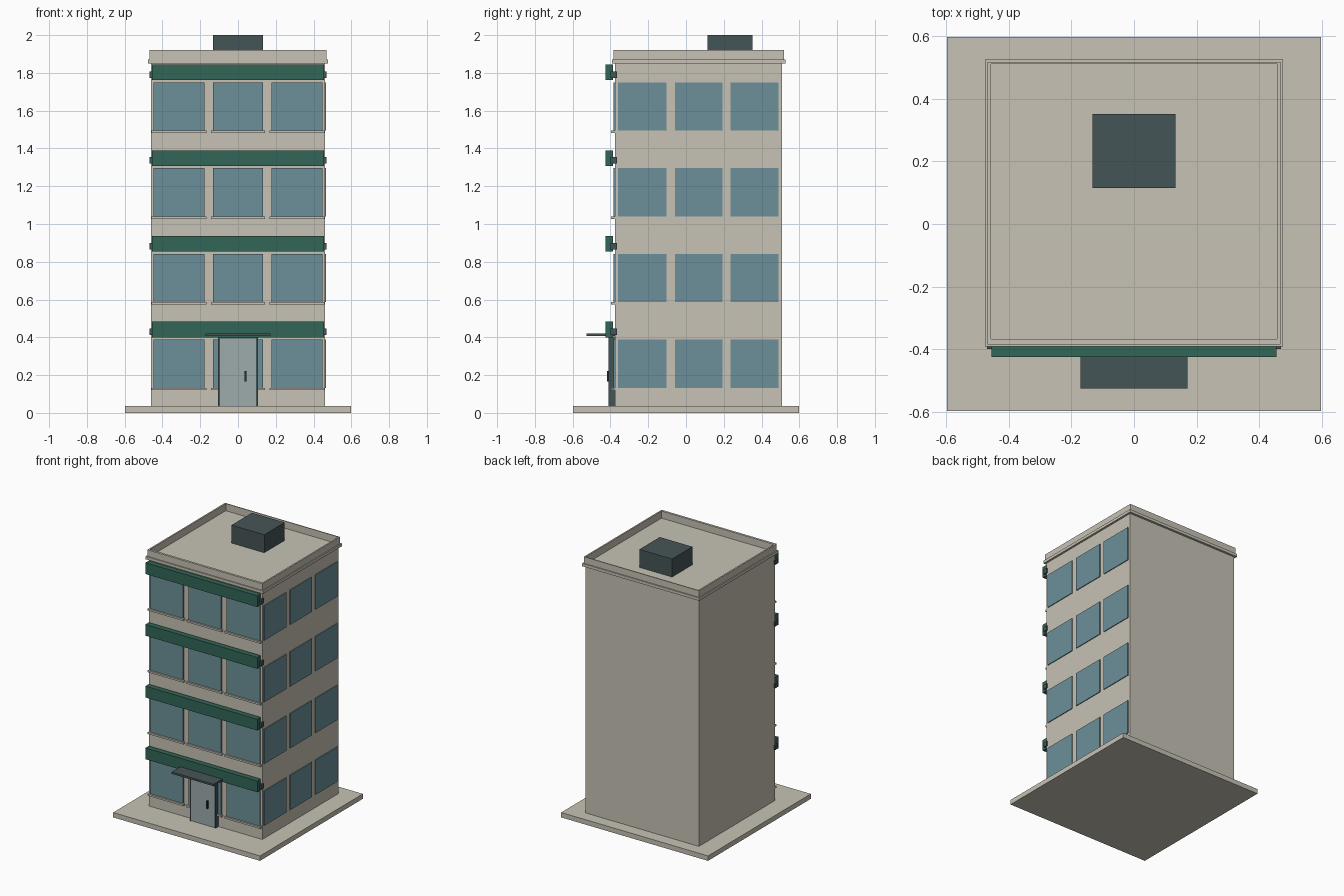
import bpy
import bmesh

cube = bpy.data.objects.get("Cube")
if cube:
    bpy.data.objects.remove(cube, do_unlink=True)


def material(name, color):
    mat = bpy.data.materials.new(name)
    mat.use_nodes = True
    mat.diffuse_color = (*color, 1)
    bsdf = next(n for n in mat.node_tree.nodes if n.type == "BSDF_PRINCIPLED")
    bsdf.inputs["Base Color"].default_value = (*color, 1)
    bsdf.inputs["Roughness"].default_value = 0.8
    return mat


stone = material("warm_stone", (0.57, 0.54, 0.46))
glass = material("blue_glass", (0.15, 0.28, 0.32))
green = material("awning_green", (0.032, 0.133, 0.093))
slate = material("dark_slate", (0.06, 0.09, 0.095))
pale = material("pale_door", (0.34, 0.41, 0.41))
black = material("dark_metal", (0.022, 0.032, 0.034))


def finish(name, bm, mat):
    bmesh.ops.recalc_face_normals(bm, faces=bm.faces)
    mesh = bpy.data.meshes.new(name)
    bm.to_mesh(mesh)
    bm.free()
    mesh.materials.append(mat)
    obj = bpy.data.objects.new(name, mesh)
    bpy.context.collection.objects.link(obj)
    return obj


def box(name, x, y, z, mat):
    """Box from (low, high) pairs on each axis."""
    bm = bmesh.new()
    bmesh.ops.create_cube(bm, size=1)
    for v in bm.verts:
        v.co = [pair[1] if c > 0 else pair[0] for c, pair in zip(v.co, (x, y, z))]
    return finish(name, bm, mat)


def ring(name, profile, mat):
    """Closed rectangular ring swept from (half width, front, back, z) rows."""
    bm = bmesh.new()
    loops = [[bm.verts.new(p) for p in ((-w, f, z), (w, f, z), (w, b, z), (-w, b, z))]
             for w, f, b, z in profile]
    for lower, upper in zip(loops, loops[1:] + loops[:1]):
        for i in range(4):
            j = (i + 1) % 4
            bm.faces.new((lower[i], lower[j], upper[j], upper[i]))
    return finish(name, bm, mat)


# Main measurements
HALF, FRONT, BACK = 0.461, -0.376, 0.509
GROUND, STOREY, FLOORS = 0.036, 0.4537, 4
ROOF = GROUND + STOREY * FLOORS
TOP = 1.92
DECK = 1.868

# Ground slab
box("base_slab", (-0.597, 0.597), (-0.597, 0.597), (0, GROUND), stone)

front_bays = ((-0.447, -0.177), (-0.132, 0.132), (0.177, 0.447))
side_bays = ((-0.36, -0.103), (-0.058, 0.193), (0.235, 0.49))

for n in range(FLOORS):
    z = GROUND + n * STOREY
    tag = f"floor_{n + 1}"
    # Storey wall block
    box(f"{tag}_wall", (-HALF, HALF), (FRONT, BACK), (z, z + STOREY), stone)
    pane = (z + 0.097, z + 0.352)
    # Front windows with sills
    for i, (a, b) in enumerate(front_bays):
        box(f"{tag}_front_window_{i + 1}", (a, b), (FRONT - 0.008, FRONT + 0.01), pane, glass)
        box(f"{tag}_sill_{i + 1}", (a - 0.01, b + 0.01), (FRONT - 0.02, FRONT + 0.01),
            (z + 0.084, z + 0.097), stone)
    # Windows on the left side
    for i, bay in enumerate(side_bays):
        box(f"{tag}_side_window_{i + 1}", (HALF - 0.01, HALF + 0.006), bay, pane, glass)
    # Awning board on its dark rail
    box(f"{tag}_awning", (-0.455, 0.455), (-0.425, -0.386), (z + 0.364, z + 0.447), green)
    box(f"{tag}_awning_rail", (-0.469, 0.469), (-0.4, FRONT + 0.01),
        (z + 0.376, z + 0.41), slate)

# Roof deck, cornice and parapet
box("roof_deck", (-0.46, 0.46), (-0.372, 0.513), (ROOF, DECK), stone)
ring("cornice_and_parapet", (
    (0.457, -0.368, 0.511, ROOF),
    (0.476, -0.392, 0.526, ROOF),
    (0.476, -0.392, 0.526, 1.872),
    (0.468, -0.385, 0.518, 1.872),
    (0.468, -0.385, 0.518, TOP),
    (0.457, -0.368, 0.511, TOP)), stone)

# Rooftop unit
box("roof_unit", (-0.133, 0.133), (0.115, 0.352), (DECK - 0.005, 2), slate)

# Entrance: frame, leaf, handle and canopy
for side, s in (("left", 1), ("right", -1)):
    box(f"door_jamb_{side}", sorted((s * 0.096, s * 0.105)), (-0.41, FRONT),
        (GROUND, 0.405), slate)
box("door_head", (-0.096, 0.096), (-0.41, FRONT), (0.394, 0.405), slate)
box("door_leaf", (-0.096, 0.096), (-0.406, FRONT), (GROUND, 0.394), pale)
box("door_handle", (0.035, 0.046), (-0.419, -0.404), (0.165, 0.222), black)
box("entrance_canopy", (-0.171, 0.171), (-0.526, FRONT), (0.407, 0.421), slate)
